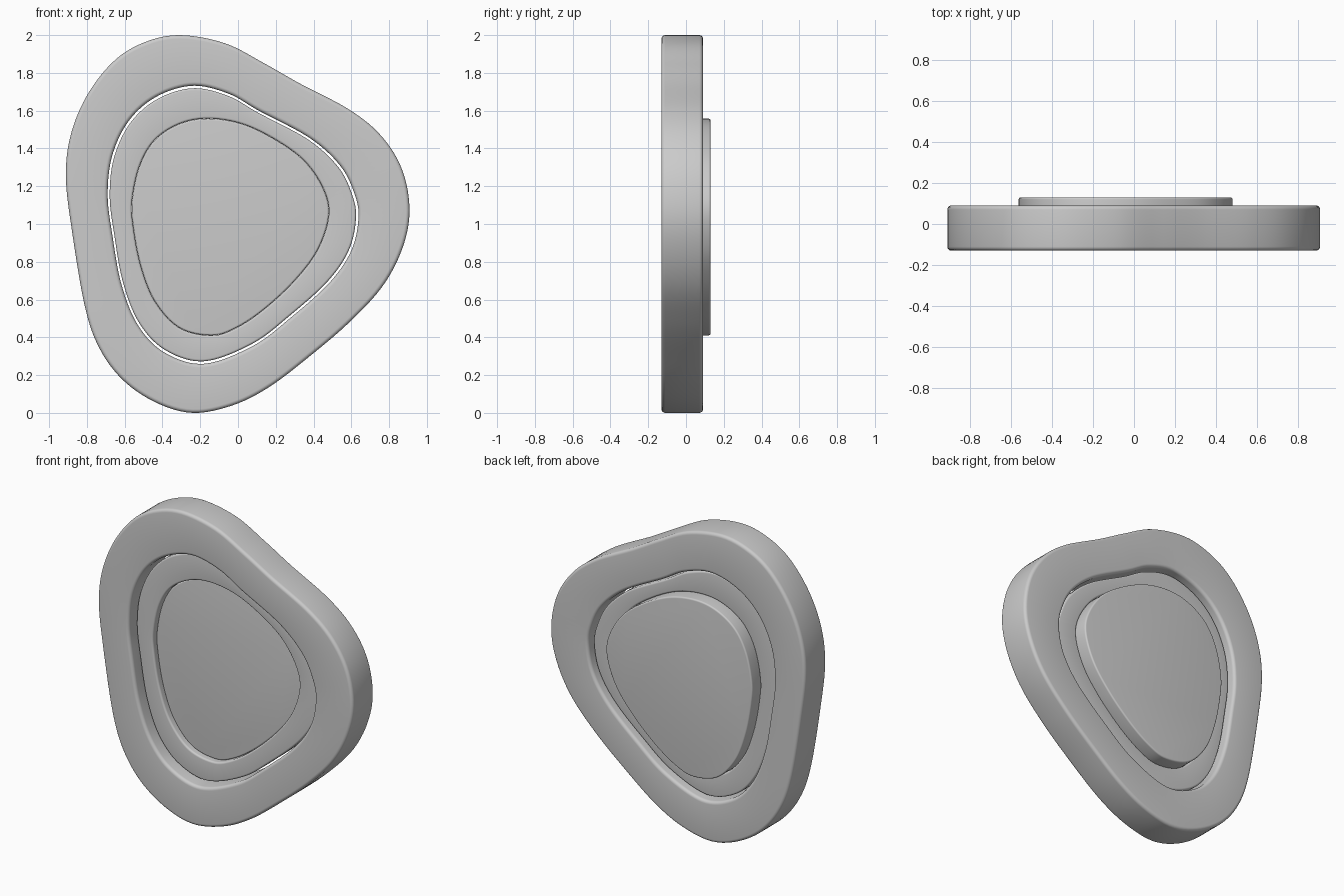
import bpy, bmesh, math
from mathutils import Vector
from mathutils.geometry import interpolate_bezier

if "Cube" in bpy.data.objects:
    bpy.data.objects.remove(bpy.data.objects["Cube"])

N = 180
CENTRE = Vector((-0.1, 1.0))

# Key points (x, z) of the three pebble outlines, clockwise from the top
OUTER = [(-.31, 2.0), (-.07, 1.957), (.14, 1.85), (.325, 1.745), (.59, 1.605), (.76, 1.465),
         (.87, 1.285), (.908, 1.07), (.87, .87), (.765, .67), (.59, .48), (.38, .30),
         (.17, .14), (-.02, .043), (-.23, .0), (-.42, .048), (-.60, .165), (-.73, .335),
         (-.81, .56), (-.88, .97), (-.911, 1.25), (-.886, 1.47), (-.80, 1.68), (-.66, 1.86), (-.50, 1.96)]
HOLE = [(-.24, 1.732), (-.05, 1.69), (.11, 1.60), (.38, 1.455), (.54, 1.31), (.615, 1.165),
        (.638, 1.035), (.60, .86), (.485, .69), (.28, .505), (.08, .355), (-.18, .26),
        (-.39, .32), (-.53, .465), (-.617, .68), (-.665, .94), (-.69, 1.155), (-.665, 1.365),
        (-.575, 1.55), (-.43, 1.675)]
DISC = [(-.16, 1.558), (.02, 1.53), (.20, 1.445), (.355, 1.33), (.455, 1.18), (.48, 1.04),
        (.42, .86), (.30, .70), (.14, .55), (-.01, .45), (-.14, .41), (-.31, .45),
        (-.44, .59), (-.515, .78), (-.555, .99), (-.56, 1.13), (-.52, 1.31), (-.44, 1.445), (-.31, 1.53)]


def outline(keys, scale=1.0):
    """Smooth closed curve through the keys, resampled at even angles about the centre."""
    p = [Vector(k) for k in keys]
    n, dense = len(p), []
    for i in range(n):
        a, b, c, d = p[i - 1], p[i], p[(i + 1) % n], p[(i + 2) % n]
        t1, t2 = (c - a) / 6, (d - b) / 6
        dense += interpolate_bezier(b, b + t1, c - t2, c, 41)[:-1]
    polar = sorted((math.atan2(v.y - CENTRE.y, v.x - CENTRE.x), (v.to_2d() - CENTRE).length) for v in dense)
    polar = [(polar[-1][0] - math.tau, polar[-1][1])] + polar + [(polar[0][0] + math.tau, polar[0][1])]
    pts, j = [], 0
    for i in range(N):
        ang = -math.pi + math.tau * i / N
        while polar[j + 1][0] < ang:
            j += 1
        (a0, r0), (a1, r1) = polar[j], polar[j + 1]
        r = (r0 + (r1 - r0) * (ang - a0) / max(a1 - a0, 1e-9)) * scale
        pts.append(CENTRE + Vector((math.cos(ang), math.sin(ang))) * r)
    return pts


def wall(pts, y0, y1, r, sign):
    """Loops of a side wall with rounded edges; sign -1 insets, +1 flares outwards."""
    normals = []
    for i in range(N):
        t = (pts[(i + 1) % N] - pts[i - 1]).normalized()
        normals.append(Vector((t.y, -t.x)))
    loops = []
    for y_c, start in ((y0 + r, -90), (y1 - r, 0)):
        for k in range(6):
            a = math.radians(start + 18 * k)
            off, y = sign * r * (1 - math.cos(a)), y_c + r * math.sin(a)
            loops.append([(q.x + m.x * off, y, q.y + m.y * off) for q, m in zip(pts, normals)])
    return loops


def slab(name, y0, y1, r, outer, inner=None):
    """Rounded slab; a closed ring when an inner outline is given, otherwise a capped plate."""
    loops = wall(outer, y0, y1, r, -1)
    if inner:
        loops += wall(inner, y0, y1, r, 1)[::-1]
    bm = bmesh.new()
    rings = [[bm.verts.new(c) for c in lp] for lp in loops]
    pairs = list(zip(rings, rings[1:]))
    if inner:
        pairs.append((rings[-1], rings[0]))
    for a, b in pairs:
        for i in range(N):
            j = (i + 1) % N
            bm.faces.new((a[i], a[j], b[j], b[i]))
    if not inner:
        bm.faces.new(rings[0])
        bm.faces.new(rings[-1])
    bmesh.ops.recalc_face_normals(bm, faces=bm.faces[:])
    me = bpy.data.meshes.new(name)
    bm.to_mesh(me)
    bm.free()
    ob = bpy.data.objects.new(name, me)
    bpy.context.collection.objects.link(ob)
    bpy.ops.object.select_all(action='DESELECT')
    ob.select_set(True)
    bpy.context.view_layer.objects.active = ob
    bpy.ops.object.shade_smooth_by_angle(angle=math.radians(30))


hole, disc = outline(HOLE), outline(DISC)

# Thick outer frame
slab("outer_frame", -0.13, 0.09, 0.02, outline(OUTER), hole)
# Thinner recessed ring, with a hairline gap to the frame
slab("inner_ring", -0.065, 0.05, 0.012, outline(HOLE, 0.982), disc)
# Centre plate, recessed in front and proud at the back
slab("centre_plate", -0.03, 0.13, 0.01, outline(DISC, 0.999))
